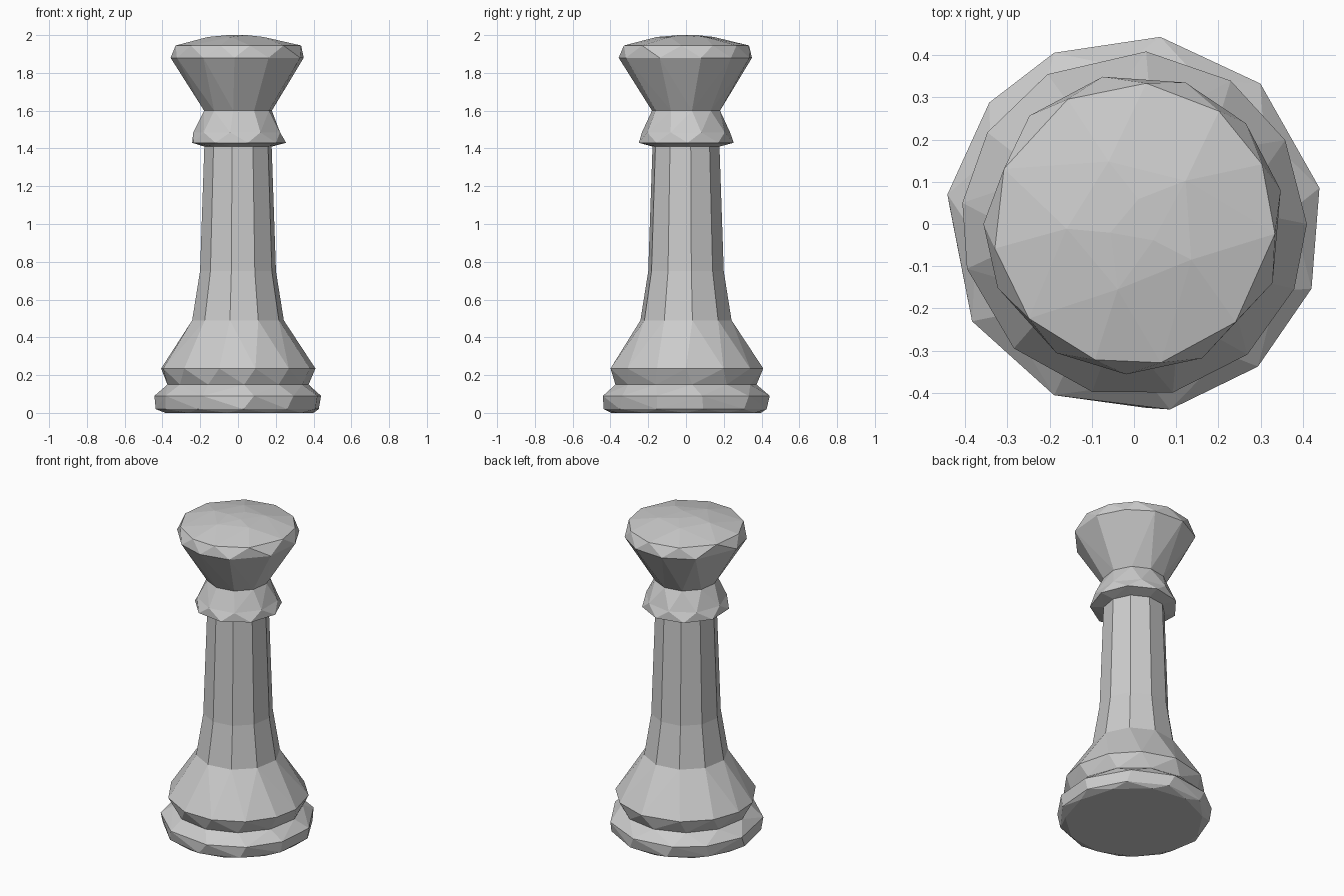
import bpy
import bmesh
from math import cos, sin, radians, tau

if "Cube" in bpy.data.objects:
    bpy.data.objects.remove(bpy.data.objects["Cube"])


def ring(z, r, n, phase=0):
    """Even ring of n points: height, radius, ccw angles."""
    return z, r, [radians(phase) + tau * k / n for k in range(n)]


def uneven(z, r, degrees):
    return z, r, [radians(d) for d in degrees]


def at(angles, k):
    """Angle k of a ring, unwrapped past a full turn."""
    return angles[k % len(angles)] + tau * (k // len(angles))


def stitch(bm, lo, hi):
    """Join two rings of any point counts with triangles."""
    (va, aa), (vb, ab) = lo, hi
    na, nb = len(va), len(vb)
    start = min(range(-nb, nb), key=lambda k: abs(at(ab, k) - aa[0]))
    i, j = 0, start
    while i < na or j < start + nb:
        step_lo = j >= start + nb or (
            i < na and at(aa, i) + at(aa, i + 1) <= at(ab, j) + at(ab, j + 1))
        a, b = va[i % na], vb[j % nb]
        if step_lo:
            bm.faces.new((a, va[(i + 1) % na], b))
            i += 1
        else:
            bm.faces.new((a, vb[(j + 1) % nb], b))
            j += 1


def turned(name, rings, cap_bottom=False, cap_top=False):
    bm = bmesh.new()
    loops = [([bm.verts.new((r * cos(t), r * sin(t), z)) for t in angles], angles)
             for z, r, angles in rings]
    for lo, hi in zip(loops, loops[1:]):
        stitch(bm, lo, hi)
    if cap_bottom:
        bm.faces.new(loops[0][0][::-1])
    if cap_top:
        bm.faces.new(loops[-1][0])
    mesh = bpy.data.meshes.new(name)
    bm.to_mesh(mesh)
    bm.free()
    obj = bpy.data.objects.new(name, mesh)
    bpy.context.collection.objects.link(obj)
    return obj


# Rings shared where neighbouring parts meet
waist = ring(0.15, 0.375, 12, 5)
shaft_top = ring(1.41, 0.18, 10, 8)
neck = ring(1.60, 0.182, 10, 10)

# Foot disc
turned("base", [
    ring(0.0, 0.40, 11, 0),
    ring(0.02, 0.437, 11, 12),
    uneven(0.09, 0.448, [11, 48, 82, 115, 140, 171, 211, 245, 281, 311, 340]),
    waist,
], cap_bottom=True)

# Flared lower body and tapering shaft
turned("column", [
    waist,
    uneven(0.235, 0.41, [0, 29, 56, 86, 120, 148, 173, 195, 226, 256, 283, 311, 338]),
    ring(0.49, 0.245, 10, 8),
    ring(0.75, 0.203, 10, 8),
    shaft_top,
])

# Collar under the head
turned("collar", [
    shaft_top,
    ring(1.43, 0.255, 9, 2),
    ring(1.485, 0.237, 9, 20),
    neck,
])

# Flared head with shallow domed top
turned("head", [
    neck,
    uneven(1.88, 0.357, [13, 42, 70, 102, 134, 180, 205, 239, 267, 297, 337]),
    uneven(1.945, 0.335, [25, 53, 85, 118, 157, 190, 222, 254, 281, 316, 356]),
    ring(1.99, 0.16, 5, 40),
    ring(2.0, 0.06, 3, 80),
], cap_top=True)
